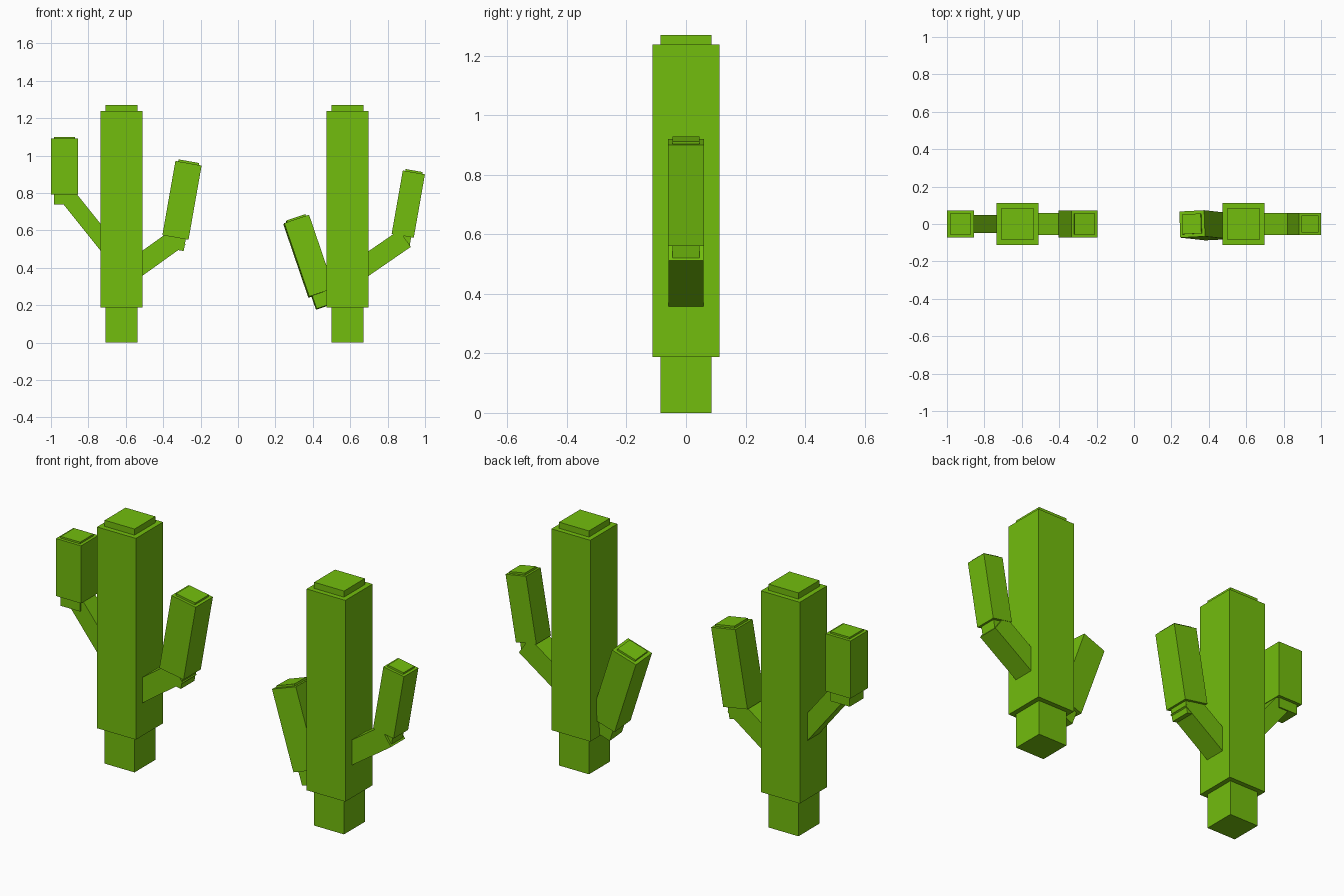
import bpy, math
from mathutils import Vector, Euler

if "Cube" in bpy.data.objects:
    bpy.data.objects.remove(bpy.data.objects["Cube"])

green = bpy.data.materials.new("cactus green")
green.diffuse_color = (0.17, 0.51, 0.004, 1)
green.use_nodes = True
green.node_tree.nodes["Principled BSDF"].inputs["Base Color"].default_value = green.diffuse_color


def box(name, center, size, rot=(0, 0, 0)):
    """Box with full sizes and rotation in degrees."""
    bpy.ops.mesh.primitive_cube_add(size=1, location=center,
                                    rotation=[math.radians(a) for a in rot])
    ob = bpy.context.object
    ob.name = name
    ob.scale = size
    ob.data.materials.append(green)
    return ob


def column(name, center, half, length, core_half, below, above, rot=(0, 0, 0)):
    """Thick block with a thinner core showing at the bottom and the top."""
    box(name, center, (2 * half, 2 * half, length), rot)
    up = Euler([math.radians(a) for a in rot]).to_matrix() @ Vector((0, 0, 1))
    for part, h, side in (("foot", below, -1), ("cap", above, 1)):
        mid = Vector(center) + up * side * length / 2
        box(name + "_" + part, mid + up * side * (h / 2 - 0.005),
            (2 * core_half, 2 * core_half, h + 0.01), rot)


def branch(name, start, end, height, depth):
    """Slanted beam in the xz plane from the trunk to an arm."""
    a, b = Vector((start[0], 0, start[1])), Vector((end[0], 0, end[1]))
    d = b - a
    box(name, (a + b) / 2, (d.length, depth, height),
        (0, -math.degrees(math.atan2(d.z, d.x)), 0))


# trunks
for side, x in (("left", -0.623), ("right", 0.586)):
    column(side + "_trunk", (x, 0, 0.7125), 0.112, 1.05, 0.086, 0.1875, 0.032)

# left cactus: upright left arm and leaning right arm
column("left_cactus_left_arm", (-0.928, 0, 0.941), 0.072, 0.30, 0.056, 0.053, 0.009)
branch("left_cactus_left_branch", (-0.70, 0.52), (-0.900, 0.770), 0.090, 0.098)
column("left_cactus_right_arm", (-0.2995, 0, 0.761), 0.071, 0.403, 0.056, 0.064, 0.011, (0, 10, 0))
branch("left_cactus_right_branch", (-0.56, 0.39), (-0.311, 0.568), 0.109, 0.116)

# right cactus: strongly tilted left arm and leaning right arm
column("right_cactus_left_arm", (0.378, -0.007, 0.462), 0.070, 0.415, 0.053, 0.074, 0.010, (-3, -18.7, 3))
column("right_cactus_right_arm", (0.9105, 0, 0.741), 0.060, 0.344, 0.046, 0.053, 0.010, (0, 10, 0))
branch("right_cactus_right_branch", (0.65, 0.39), (0.893, 0.557), 0.109, 0.116)
